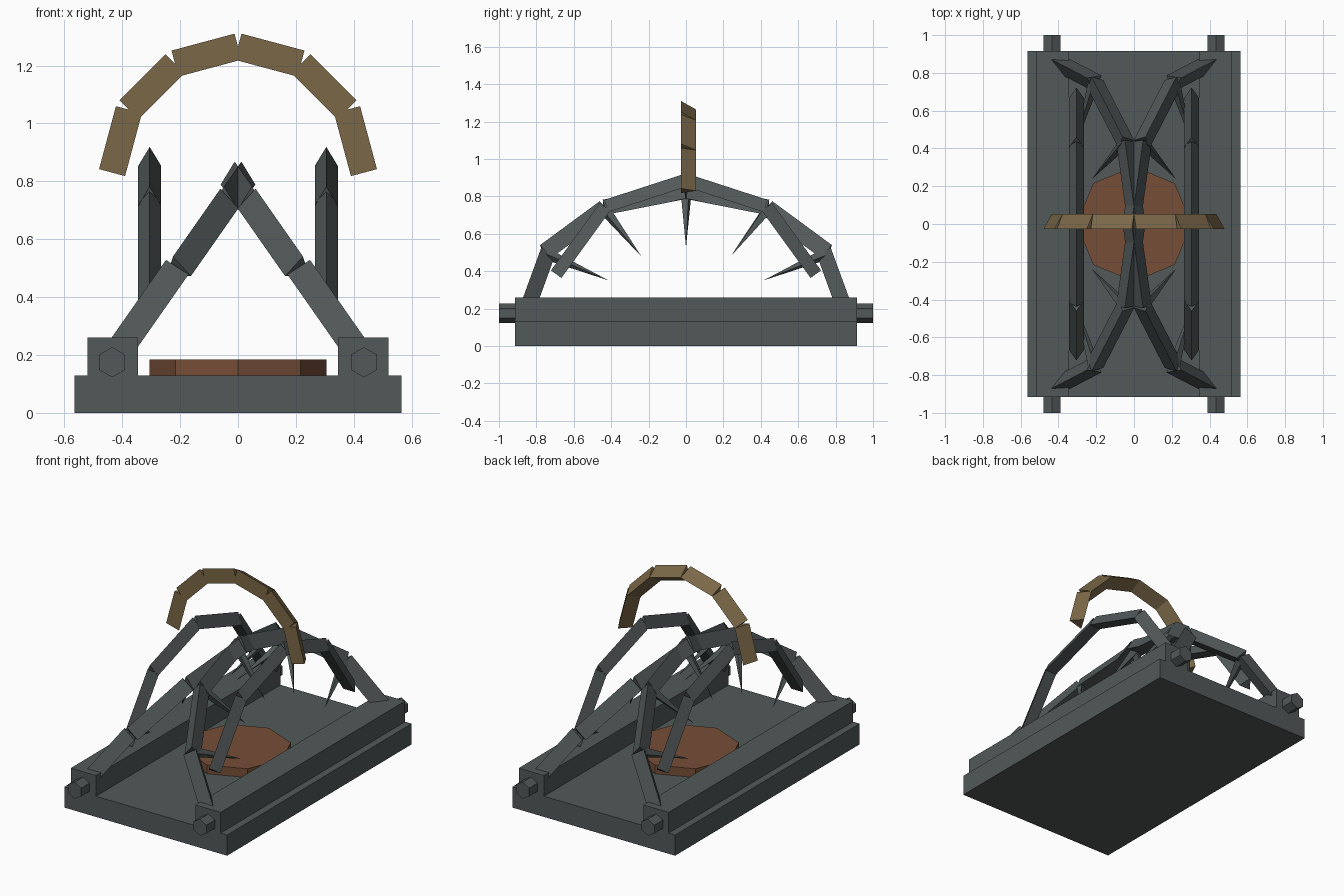
import bpy
import bmesh
import math
from mathutils import Vector, Matrix

if "Cube" in bpy.data.objects:
    bpy.data.objects.remove(bpy.data.objects["Cube"])


def material(name, rgb):
    m = bpy.data.materials.new(name)
    m.diffuse_color = (*rgb, 1)
    m.use_nodes = True
    m.node_tree.nodes["Principled BSDF"].inputs["Base Color"].default_value = m.diffuse_color
    return m


IRON = material("dark_iron", (0.084, 0.098, 0.098))
BRASS = material("aged_brass", (0.195, 0.136, 0.063))
RUST = material("rusty_brown", (0.18, 0.076, 0.038))


def finish(name, bm, mat):
    bmesh.ops.recalc_face_normals(bm, faces=bm.faces)
    me = bpy.data.meshes.new(name)
    bm.to_mesh(me)
    bm.free()
    me.materials.append(mat)
    ob = bpy.data.objects.new(name, me)
    bpy.context.collection.objects.link(ob)
    return ob


def box(name, lo, hi, mat):
    lo, hi = Vector(lo), Vector(hi)
    bm = bmesh.new()
    m = Matrix.Translation((lo + hi) / 2) @ Matrix.Diagonal((*(hi - lo), 1))
    bmesh.ops.create_cube(bm, size=1, matrix=m)
    return finish(name, bm, mat)


def prism(bm, a, b, sides, r0, r1, up):
    """Prism or cone from a to b, with its first corner turned towards up."""
    a, b, up = Vector(a), Vector(b), Vector(up)
    d = (b - a).normalized()
    v = (up - d * up.dot(d)).normalized()
    u = v.cross(d)
    rot = Matrix((u, v, d)).transposed().to_4x4()
    ring = []
    for p, r in ((a, r0), (b, r1)):
        n = sides if r > 0 else 1
        m = Matrix.Translation(p) @ rot
        ring.append([bm.verts.new(m @ Vector((r * math.sin(2 * math.pi * i / sides),
                                              r * math.cos(2 * math.pi * i / sides), 0)))
                     for i in range(n)])
    lo, hi = ring
    bm.faces.new(lo)
    if len(hi) > 1:
        bm.faces.new(hi)
    for i in range(sides):
        j = (i + 1) % sides
        if len(hi) > 1:
            bm.faces.new((lo[i], lo[j], hi[j], hi[i]))
        else:
            bm.faces.new((lo[i], lo[j], hi[0]))


def arc(name, pts, r, up, mat):
    """Chain of straight three-sided bars along a path."""
    bm = bmesh.new()
    for a, b in zip(pts, pts[1:]):
        prism(bm, a, b, 3, r, r, up)
    return finish(name, bm, mat)


# Base slab
box("base", (-0.565, -0.915, 0), (0.565, 0.915, 0.13), IRON)

# Octagonal pressure plate
bm = bmesh.new()
prism(bm, (0, 0, 0.13), (0, 0, 0.185), 8, 0.305, 0.305, (0, 1, 0))
finish("pressure_plate", bm, RUST)

UP = (0, 0, 1)
for s, side in ((-1, "left"), (1, "right")):
    # Side rail and hex axle
    xs = sorted((s * 0.345, s * 0.52))
    box(side + "_rail", (xs[0], -0.915, 0.13), (xs[1], 0.915, 0.26), IRON)
    bm = bmesh.new()
    prism(bm, (s * 0.435, -1, 0.175), (s * 0.435, 1, 0.175), 6, 0.052, 0.052, UP)
    finish(side + "_axle", bm, IRON)

    # Leaning jaw hinged on the axle
    hinge = Vector((s * 0.435, 0, 0.175))
    jaw = []
    for k in range(7):
        t = math.radians(30 * k)
        h = math.sin(t)
        jaw.append(hinge + Vector((-s * 0.448 * h, -0.87 * math.cos(t), 0.64 * h)))
    arc(side + "_jaw", jaw, 0.054, UP, IRON)

    # Teeth pointing from the jaw joints to the hinge centre
    bm = bmesh.new()
    for p in jaw[1:-1]:
        prism(bm, p, hinge.lerp(p, 0.55), 4, 0.032, 0, (0, 0.3, 1))
    finish(side + "_teeth", bm, IRON)

    # Upright spring bow
    bow = []
    for k in range(-2, 3):
        t = math.radians(36 * k)
        bow.append((s * 0.305, 0.72 * math.sin(t), 0.155 + 0.72 * math.cos(t)))
    arc(side + "_bow", bow, 0.046, UP, IRON)

# Brass handle hoop
hoop = []
for k in range(7):
    t = math.radians(30 * k)
    hoop.append((-0.435 * math.cos(t), 0, 0.83 + 0.435 * math.sin(t)))
arc("handle_hoop", hoop, 0.0537, (0, 1, 0), BRASS)
